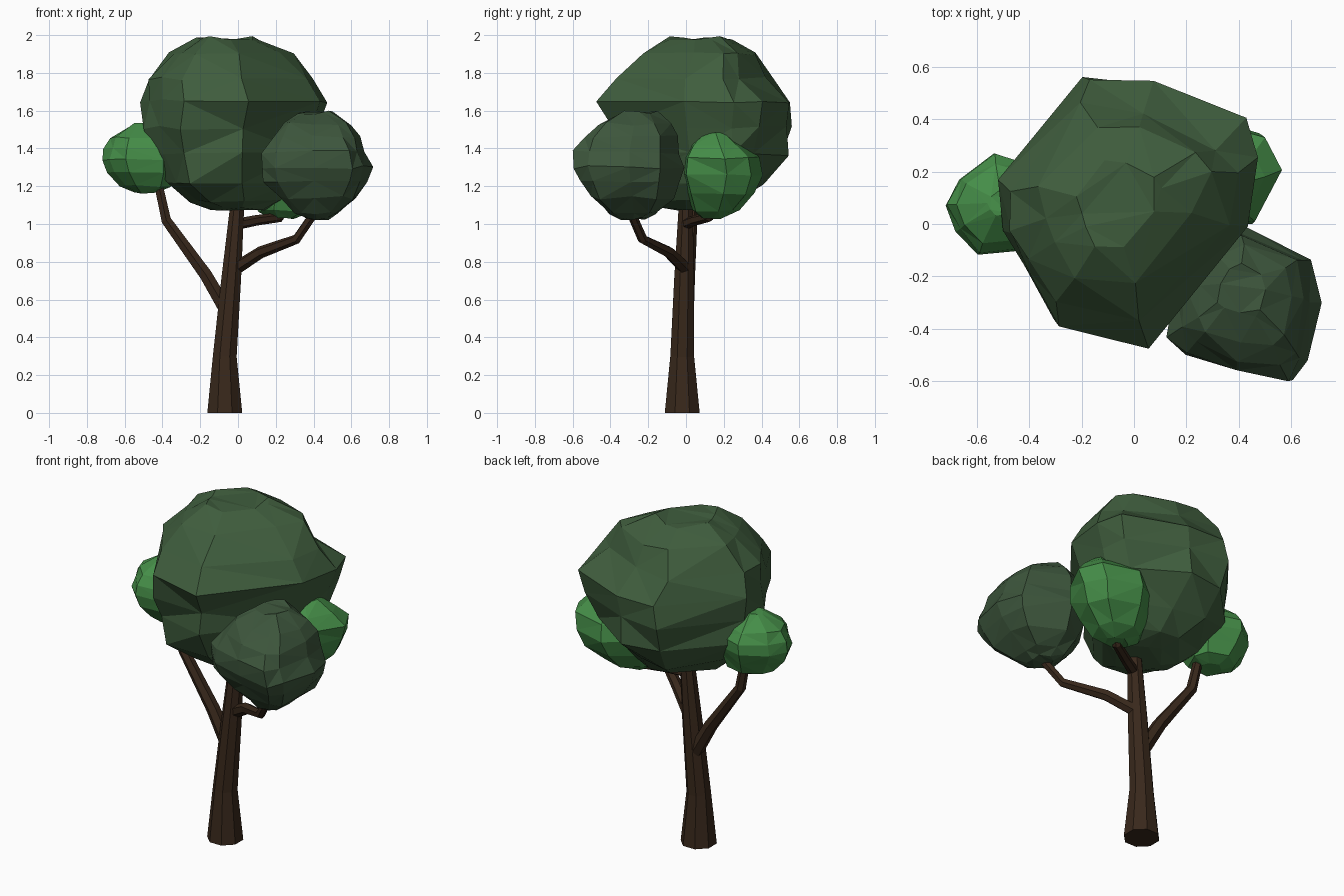
import bpy, bmesh, math, random
from mathutils import Vector

if "Cube" in bpy.data.objects:
    bpy.data.objects.remove(bpy.data.objects["Cube"])

random.seed(4)


def material(name, rgb):
    m = bpy.data.materials.new(name)
    m.diffuse_color = (*rgb, 1)
    m.use_nodes = True
    m.node_tree.nodes["Principled BSDF"].inputs["Base Color"].default_value = m.diffuse_color
    return m


bark = material("bark", (0.04, 0.021, 0.011))
leaf_dark = material("dark_leaf", (0.05, 0.11, 0.047))
leaf_shade = material("shaded_leaf", (0.046, 0.092, 0.045))
leaf_light = material("light_leaf", (0.06, 0.27, 0.065))


def loft(name, rings, mat, triangulate=False):
    """Skin a stack of equal-length closed rings and cap both ends."""
    bm = bmesh.new()
    loops = [[bm.verts.new(p) for p in ring] for ring in rings]
    for a, b in zip(loops, loops[1:]):
        for i in range(len(a)):
            j = (i + 1) % len(a)
            bm.faces.new((a[i], a[j], b[j], b[i]))
    bm.faces.new(loops[0][::-1])
    bm.faces.new(loops[-1])
    if triangulate:
        bmesh.ops.triangulate(bm, faces=bm.faces[:])
    bmesh.ops.recalc_face_normals(bm, faces=bm.faces[:])
    mesh = bpy.data.meshes.new(name)
    bm.to_mesh(mesh)
    bm.free()
    mesh.materials.append(mat)
    ob = bpy.data.objects.new(name, mesh)
    bpy.context.collection.objects.link(ob)


def limb(name, path, sides):
    """Tapered tube along (x, y, z, radius) points; the first ring is level for the trunk."""
    pts = [Vector(p[:3]) for p in path]
    rings = []
    for i, p in enumerate(pts):
        d = pts[min(i + 1, len(pts) - 1)] - pts[max(i - 1, 0)]
        if p.z == 0:
            d = Vector((0, 0, 1))
        q = Vector((0, 0, 1)).rotation_difference(d)
        rings.append([p + q @ Vector((math.cos(a), math.sin(a), 0)) * path[i][3]
                      for a in ((k + 0.5) * math.tau / sides for k in range(sides))])
    loft(name, rings, bark)


def foliage(name, outline, layers, mat, jitter):
    """Plan outline (unit box) fitted to layers of z, x min, x max, y min, y max."""
    rings = []
    for z, x0, x1, y0, y1 in layers:
        ring = []
        for u, v in outline:
            s = 1 + random.uniform(-jitter, jitter * 0.3)
            ring.append(((x0 + x1) / 2 + u * s * (x1 - x0) / 2,
                         (y0 + y1) / 2 + v * s * (y1 - y0) / 2,
                         z + random.uniform(-1, 1) * jitter * 0.1))
        rings.append(ring)
    loft(name, rings, mat, True)


# Trunk and branches
limb("trunk", [(-0.07, -0.02, 0, 0.1), (-0.07, -0.02, 0.3, 0.068),
               (-0.035, -0.01, 0.72, 0.056), (0.0, 0.0, 1.15, 0.038)], 8)
limb("left_branch", [(-0.06, 0, 0.54, 0.042), (-0.17, 0.01, 0.73, 0.038),
                     (-0.38, 0.03, 1.02, 0.03), (-0.43, 0.04, 1.25, 0.025)], 6)
limb("front_branch", [(-0.02, 0, 0.76, 0.036), (0.12, -0.09, 0.85, 0.032),
                      (0.31, -0.23, 0.92, 0.026), (0.42, -0.3, 1.08, 0.024)], 6)
limb("back_branch", [(0, 0, 1.0, 0.03), (0.1, 0.05, 1.02, 0.028),
                     (0.22, 0.12, 1.035, 0.026), (0.28, 0.17, 1.12, 0.024)], 6)

# Main crown
foliage("main_crown",
        [(1, .38), (.83, .62), (.19, .97), (-.32, 1), (-.97, .2), (-.95, -.2),
         (-.79, -.48), (-.56, -.92), (.14, -1), (.84, -.13)],
        [(1.08, -.15, .15, -.13, .17), (1.12, -.27, .26, -.22, .28),
         (1.22, -.42, .36, -.33, .41), (1.37, -.52, .43, -.39, .55),
         (1.51, -.545, .47, -.43, .57), (1.65, -.54, .505, -.475, .6),
         (1.77, -.53, .43, -.36, .46), (1.9, -.37, .29, -.23, .39),
         (1.985, -.22, .1, -.1, .24)], leaf_dark, 0.1)

# Front right clump
foliage("front_clump",
        [(1, 0), (.9, .57), (0, .97), (-.55, .78), (-.9, .2), (-1, -.43),
         (-.76, -.65), (-.07, -.88), (.64, -1), (.86, -.77)],
        [(1.03, .36, .48, -.36, -.2), (1.06, .3, .54, -.42, -.13),
         (1.14, .2, .64, -.51, -.06), (1.22, .14, .7, -.57, -.02),
         (1.3, .13, .715, -.6, 0), (1.38, .13, .69, -.6, 0),
         (1.46, .17, .65, -.55, -.02), (1.53, .23, .61, -.48, -.07),
         (1.59, .32, .5, -.36, -.14)], leaf_shade, 0.1)

# Small light clumps
small = [(1, .1), (.75, .7), (-.1, 1), (-.75, .5), (-1, 0), (-.8, -.5), (-.4, -.97), (.6, -.85)]
foliage("left_clump", small,
        [(1.165, -.55, -.42, 0, .13), (1.2, -.63, -.35, -.06, .2),
         (1.27, -.69, -.32, -.11, .24), (1.34, -.72, -.31, -.13, .27),
         (1.4, -.71, -.31, -.12, .27), (1.46, -.68, -.34, -.08, .23),
         (1.53, -.56, -.45, .03, .13)], leaf_light, 0.06)
foliage("back_clump", small,
        [(1.03, .17, .31, .08, .2), (1.07, .1, .4, .03, .29),
         (1.16, .06, .5, -.01, .37), (1.26, .05, .55, -.03, .42),
         (1.35, .06, .56, -.02, .39), (1.42, .12, .51, .01, .32),
         (1.48, .22, .42, .08, .22)], leaf_light, 0.06)
